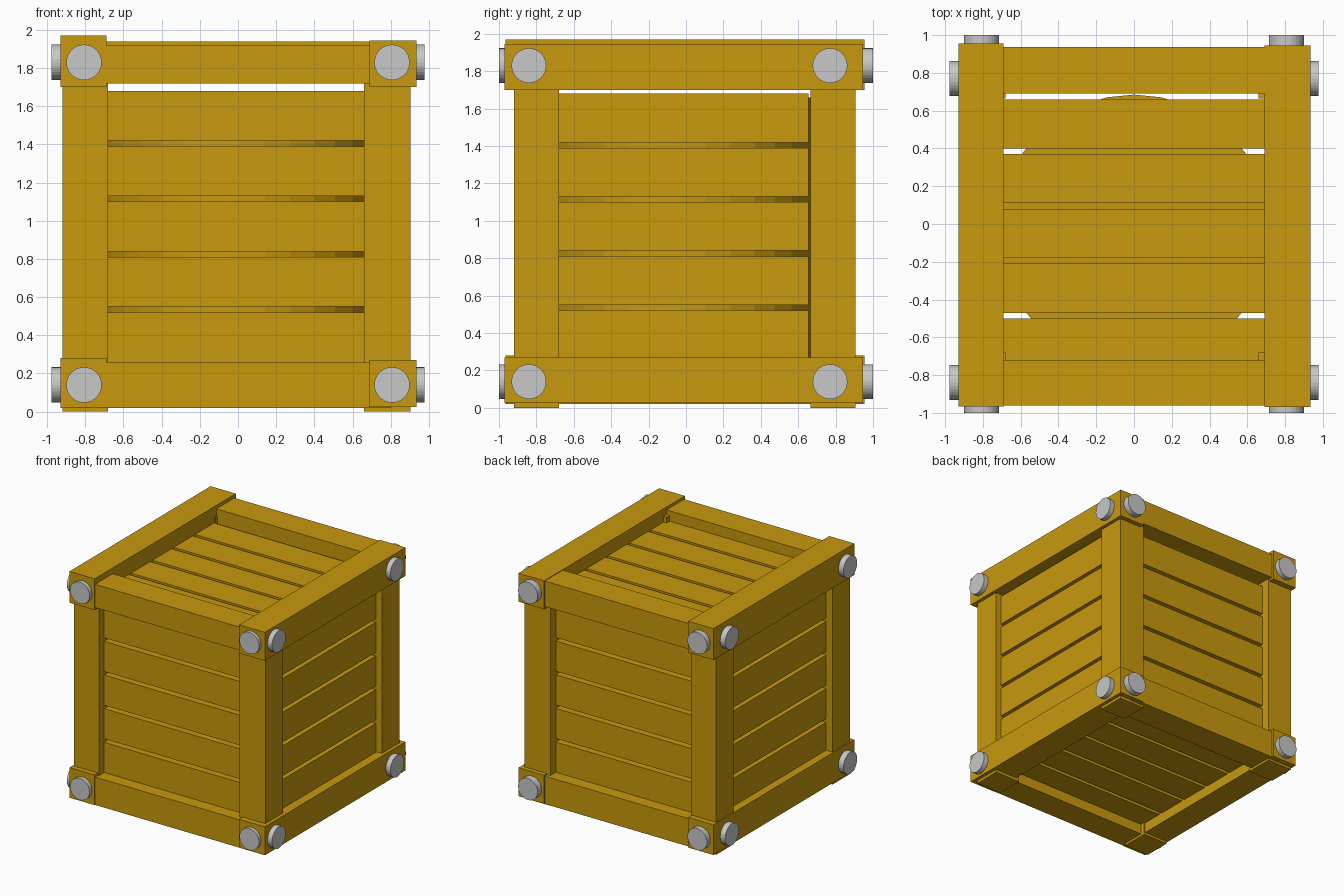
import bpy
from math import pi
from mathutils import Matrix

if "Cube" in bpy.data.objects:
    bpy.data.objects.remove(bpy.data.objects["Cube"])


def make_material(name, color):
    mat = bpy.data.materials.new(name)
    mat.use_nodes = True
    mat.diffuse_color = color
    mat.node_tree.nodes["Principled BSDF"].inputs["Base Color"].default_value = color
    return mat


wood = make_material("golden wood", (0.578, 0.319, 0.004, 1))
metal = make_material("light grey metal", (0.578, 0.578, 0.578, 1))


def box(name, xs, ys, zs):
    """Axis-aligned wooden box from its three ranges."""
    spans = (xs, ys, zs)
    bpy.ops.mesh.primitive_cube_add(size=1)
    ob = bpy.context.object
    ob.name = name
    size = [b - a for a, b in spans]
    mid = [(a + b) / 2 for a, b in spans]
    ob.data.transform(Matrix.Translation(mid) @ Matrix.Diagonal((*size, 1)))
    ob.data.materials.append(wood)


def cylinder(name, radius, depth, center, rotation, mat):
    bpy.ops.mesh.primitive_cylinder_add(vertices=32, radius=radius, depth=depth,
                                        location=center, rotation=rotation)
    ob = bpy.context.object
    ob.name = name
    ob.data.materials.append(mat)


# Corner posts
for side, xs in (("right", (-0.92, -0.68)), ("left", (0.66, 0.905))):
    for end, ys in (("front", (-0.92, -0.68)), ("back", (0.665, 0.905))):
        box(f"{end}_{side}_post", xs, ys, (0, 1.88))

# Long side beams
right_x, left_x = (-0.93, -0.69), (0.69, 0.935)
box("top_right_beam", right_x, (-0.965, 0.955), (1.70, 1.97))
box("top_left_beam", left_x, (-0.97, 0.945), (1.70, 1.945))
box("bottom_right_beam", right_x, (-0.965, 0.955), (0.02, 0.28))
box("bottom_left_beam", left_x, (-0.97, 0.945), (0.025, 0.27))

# Cross beams between the side beams
for end, ys in (("front", (-0.96, -0.72)), ("back", (0.69, 0.937))):
    box(f"top_{end}_beam", (-0.8, 0.8), ys, (1.72, 1.92 if end == "front" else 1.94))
    box(f"bottom_{end}_beam", (-0.8, 0.8), ys, (0.02, 0.26))

# Slatted panels, five boards each
pitch, width = 0.29, 0.26
for i in range(5):
    z = 0.26 + i * pitch
    zs = (z, z + width)
    box(f"front_slat_{i}", (-0.69, 0.66), (-0.85, -0.77), zs)
    box(f"back_slat_{i}", (-0.69, 0.66), (0.75, 0.83), zs)
    box(f"right_slat_{i}", (-0.86, -0.78), (-0.685, 0.655), zs)
    box(f"left_slat_{i}", (0.775, 0.855), (-0.685, 0.655), zs)
    y = -0.76 + i * pitch
    box(f"top_slat_{i}", (-0.7, 0.7), (y, y + width), (1.75, 1.83))
    box(f"bottom_slat_{i}", (-0.7, 0.7), (y, y + width), (0.11, 0.19))

# Round core inside the crate
cylinder("inner_drum", 0.72, 1.41, (0, -0.035, 0.955), (0, 0, 0), wood)

# Bolt heads on the beam ends and outer sides
for level, z in (("bottom", 0.14), ("top", 1.83)):
    for side, s in (("right", -1), ("left", 1)):
        for end, e in (("front", -1), ("back", 1)):
            cylinder(f"{level}_{end}_{side}_end_bolt", 0.093, 0.1,
                     (s * 0.807, e * 0.95, z), (pi / 2, 0, 0), metal)
            cylinder(f"{level}_{end}_{side}_side_bolt", 0.093, 0.1,
                     (s * 0.928, e * 0.805 - 0.035, z), (0, pi / 2, 0), metal)
